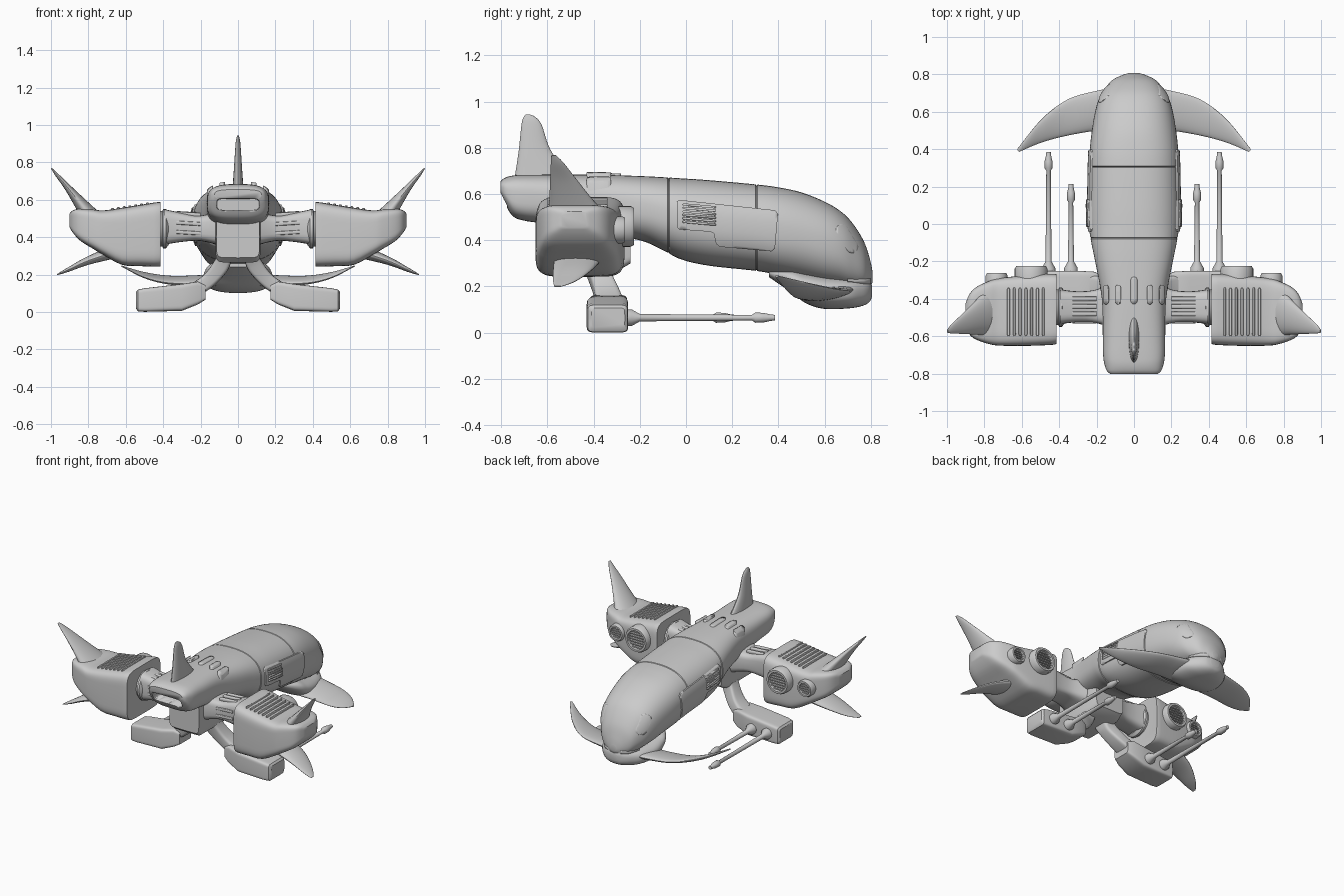
import bpy, bmesh, math
from mathutils import Vector

if "Cube" in bpy.data.objects:
    bpy.data.objects.remove(bpy.data.objects["Cube"])


def smooth(st, k):
    """Catmull-Rom resampling of a list of number tuples, k steps per span."""
    out = []
    for i in range(len(st) - 1):
        a, b, c, d = st[max(i - 1, 0)], st[i], st[i + 1], st[min(i + 2, len(st) - 1)]
        for j in range(k):
            t = j / k
            out.append(tuple(q + .5 * t * (r - p + t * (2 * p - 5 * q + 4 * r - s + t * (3 * (q - r) + s - p)))
                             for p, q, r, s in zip(a, b, c, d)))
    return out + [st[-1]]


def finish(name, bm, mirror=False, angle=35, hide=False):
    bmesh.ops.recalc_face_normals(bm, faces=bm.faces)
    me = bpy.data.meshes.new(name)
    bm.to_mesh(me)
    bm.free()
    ob = bpy.data.objects.new(name, me)
    bpy.context.collection.objects.link(ob)
    bpy.ops.object.select_all(action='DESELECT')
    ob.select_set(True)
    bpy.context.view_layer.objects.active = ob
    bpy.ops.object.shade_smooth_by_angle(angle=math.radians(angle))
    ob.hide_render = hide
    if mirror:
        ob.modifiers.new("mirror", 'MIRROR').use_mirror_merge = False
    return ob


def add_loft(bm, rings):
    vs = [[bm.verts.new(p) for p in r] for r in rings]
    n = len(vs[0])
    for a, b in zip(vs, vs[1:]):
        for i in range(n):
            bm.faces.new((a[i], a[(i + 1) % n], b[(i + 1) % n], b[i]))
    bm.faces.new(vs[0])
    bm.faces.new(vs[-1])


def super_pt(i, count, n):
    c, s = math.cos(2 * math.pi * i / count), math.sin(2 * math.pi * i / count)
    return (math.copysign(abs(c) ** (2 / n), c), math.copysign(abs(s) ** (2 / n), s))


def tube_rings(st, axis, n, count):
    """Stations: position, low/high of first side axis, low/high of second, optional squareness."""
    rings = []
    for s in st:
        e = s[5] if len(s) > 5 else n
        ring = []
        for i in range(count):
            u, v = super_pt(i, count, e)
            a, b = (s[1] + s[2] + u * (s[2] - s[1])) / 2, (s[3] + s[4] + v * (s[4] - s[3])) / 2
            ring.append((s[0], a, b) if axis == 'x' else (a, s[0], b))
        rings.append(ring)
    return rings


def tube(name, groups, axis='y', n=2.0, count=32, k=1, **kw):
    bm = bmesh.new()
    for st in groups:
        add_loft(bm, tube_rings(smooth(st, k), axis, n, count))
    return finish(name, bm, **kw)


def blade(name, st, normal, k=8, n=2.0, **kw):
    """Stations: leading point xyz, trailing point xyz, half thickness."""
    bm, N, rings = bmesh.new(), Vector(normal).normalized(), []
    for s in smooth(st, k):
        L, T = Vector(s[:3]), Vector(s[3:6])
        pts = [super_pt(i, 28, n) for i in range(28)]
        rings.append([(L + T) / 2 + (L - T) / 2 * u + N * s[6] * v for u, v in pts])
    add_loft(bm, rings)
    return finish(name, bm, **kw)


def turned(x, z, prof):
    return [(y, x - r, x + r, z - r, z + r) for y, r in prof]


def capsule(p, q, r):
    a = math.atan2(q[1] - p[1], q[0] - p[0])
    pts = []
    for c, off in ((q, -.5), (p, .5)):
        pts += [(c[0] + r * math.cos(a + math.pi * (off + i / 8)), c[1] + r * math.sin(a + math.pi * (off + i / 8)))
                for i in range(9)]
    return pts


# Main hull, with two seam grooves; inflated hidden copies shape the surface plates
HULL = [(-.803, .655, .6, .125, 3), (-.785, .67, .56, .145, 3), (-.75, .68, .505, .158, 3.2),
        (-.7, .683, .485, .165, 3.2), (-.6, .684, .47, .167, 3), (-.4, .684, .435, .172, 2.8),
        (-.2, .678, .4, .208, 2.6), (-.1, .673, .357, .228, 2.5), (-.02, .668, .317, .24, 2.4),
        (.1, .66, .29, .243, 2.4), (.3, .642, .268, .24, 2.4), (.4, .629, .25, .236, 2.4),
        (.5, .607, .23, .225, 2.3), (.6, .567, .21, .208, 2.3), (.67, .525, .2, .187, 2.3),
        (.72, .475, .19, .158, 2.3), (.77, .395, .19, .115, 2.2), (.797, .315, .2, .06, 2), (.808, .26, .22, .02, 2)]


def hull(name, d, seams=(), **kw):
    dense = smooth([(y, -w - d, w + d, b - d, t + d, n) for y, t, b, w, n in HULL], 6)
    grooves = []
    for s in seams:
        i = max(j for j in range(len(dense)) if dense[j][0] < s)
        a, b = dense[i], dense[i + 1]
        for off, dip in ((-.004, 0), (-.001, .004), (.001, .004), (.004, 0)):
            t = (s + off - a[0]) / (b[0] - a[0])
            m = [p + t * (q - p) for p, q in zip(a, b)]
            grooves.append((m[0], m[1] + dip, m[2] - dip, m[3] + dip, m[4] - dip, m[5]))
    dense = [r for r in dense if all(abs(r[0] - s) > .005 for s in seams)]
    return tube(name, [sorted(dense + grooves)], count=64, **kw)


body = hull("main_hull", 0, (-.075, .305))
shell_low = hull("shell_helper_low", .008, hide=True)
shell_high = hull("shell_helper_high", .015, hide=True)


def boolean(ob, other, op):
    m = ob.modifiers.new("bool", 'BOOLEAN')
    m.object, m.operation, m.solver = other, op, 'EXACT'


def plate(name, polys, shell, top=False, mirror=True):
    """Prisms trimmed to an inflated hull, so they follow its curvature."""
    bm = bmesh.new()
    for poly in polys:
        add_loft(bm, [[(p[0], p[1], h) if top else (h, p[0], p[1]) for p in poly]
                      for h in ((.55, .8) if top else (.08, .32))])
    ob = finish(name, bm)
    boolean(ob, shell, 'INTERSECT')
    if mirror:
        ob.modifiers.new("mirror", 'MIRROR').use_mirror_merge = False
    return ob


# Tail opening
cutter = tube("tail_opening_cutter", [[(-.9, -.115, .115, .54, .61), (-.68, -.11, .11, .545, .605)]], n=6, hide=True)
boolean(body, cutter, 'DIFFERENCE')
# Side panels, louvres, eye windows and roof vents
plate("side_panel", [[(-.04, .565), (-.03, .575), (.385, .53), (.398, .515), (.385, .365), (.37, .352),
                      (.145, .372), (.13, .385), (.12, .43), (.105, .437), (-.03, .447), (-.04, .457)]], shell_low)
plate("side_louvres", [capsule((-.01, z), (.125, z - .012), .005) for z in (.48, .495, .51, .525, .54, .555)], shell_high)
plate("eye_window", [capsule((.675, .445), (.72, .37), .026)], hull("shell_helper_thin", .004, hide=True))
plate("roof_vents", [capsule((x, -.415), (x, -.34), .015) for x in (.085, .15)], shell_high, top=True)
plate("centre_roof_vent", [capsule((0, -.41), (0, -.3), .018)], shell_low, top=True, mirror=False)

# Chin bulge under the nose
tube("chin", [[(.36, -.08, .08, .24, .28), (.45, -.16, .16, .178, .28), (.52, -.182, .182, .127, .265),
               (.6, -.185, .185, .103, .25), (.7, -.16, .16, .105, .24), (.76, -.113, .113, .115, .235),
               (.793, -.07, .07, .132, .225), (.805, -.03, .03, .155, .205)]], n=2.4, k=5, count=48)
tube("nose_lip", [[(.70, -.13, .13, .21, .245), (.77, -.1, .1, .205, .245), (.8, -.055, .055, .21, .24)]], n=3, k=3)
# Swept front tusks
blade("front_tusk", [(.1, .73, .19, .12, .5, .15, .028), (.2, .712, .185, .23, .495, .15, .024),
                     (.35, .668, .185, .39, .465, .158, .018), (.49, .565, .205, .51, .43, .19, .013),
                     (.625, .4, .245, .615, .385, .243, .004)], (0, -.15, 1), mirror=True)
# Dorsal fin
blade("dorsal_fin", [(0, -.745, .65, 0, -.47, .65, .03), (0, -.725, .78, 0, -.58, .78, .021),
                     (0, -.712, .9, 0, -.625, .9, .013), (0, -.702, .935, 0, -.655, .935, .007),
                     (0, -.692, .945, 0, -.678, .945, .003)], (1, 0, 0))

# Centre pylon and wing struts
tube("centre_pylon", [[(-.6, -.115, .115, .29, .52), (-.57, -.12, .12, .265, .52),
                       (-.3, -.12, .12, .265, .52), (-.24, -.11, .11, .3, .5)]], n=8)
tube("wing_strut", [[(.08, -.57, -.3, .35, .55), (.2, -.53, -.35, .38, .515), (.3, -.525, -.36, .375, .53),
                     (.395, -.535, -.35, .36, .55)]], axis='x', n=4, k=4, mirror=True)
tube("strut_ribs", [[(.2, y - h, y + h, z - v, z + v), (.33, y - h, y + h, z + .008 - v, z + .008 + v)]
                    for y, z, h, v in ((-.523, .42, .01, .01), (-.523, .47, .01, .01), (-.48, .518, .012, .012),
                                       (-.44, .52, .012, .012), (-.4, .518, .012, .012))],
     axis='x', n=4, count=16, mirror=True)
tube("strut_collar", [[(x, -.445 - r, -.445 + r, .445 - r, .445 + r)
                       for x, r in ((.37, .085), (.385, .105), (.4, .105), (.405, .095), (.43, .095))]],
     axis='x', mirror=True)

# Engine nacelles
tube("engine_nacelle", [[(.415, -.635, -.275, .25, .58), (.425, -.645, -.266, .242, .588), (.52, -.65, -.27, .245, .573),
                         (.62, -.652, -.278, .252, .557), (.72, -.65, -.29, .305, .543), (.77, -.643, -.303, .335, .548),
                         (.84, -.62, -.335, .378, .552), (.88, -.59, -.375, .42, .545), (.902, -.54, -.43, .455, .525)]],
     axis='x', n=6, k=3, count=64, mirror=True)
tube("nacelle_ribs", [[(y, x - w, x + w, z - .02, z + .008) for y, w in ((-.6, .003), (-.59, .008), (-.35, .008), (-.34, .003))]
                      for x, z in ((.485 + .031 * i, .577 - .0048 * i) for i in range(7))], n=4, count=16, mirror=True)
# Exhaust rings and grilles
tube("exhaust_ring", [turned(.55, .46, [(-.3, .088), (-.24, .088), (-.225, .08), (-.225, .066), (-.25, .062)]),
                      turned(.735, .445, [(-.33, .058), (-.275, .058), (-.263, .052), (-.263, .04), (-.285, .037)])], mirror=True)
grille = [[(-.255, x - h, x + h, z - .004, z + .004), (-.235, x - h, x + h, z - .004, z + .004)]
          for x, z, h in [(.55, .46 + d * .018, math.sqrt(.064 ** 2 - (d * .018) ** 2)) for d in range(-3, 4)]]
grille += [[(-.29, x - h, x + h, z - .004, z + .004), (-.272, x - h, x + h, z - .004, z + .004)]
           for x, z, h in [(.735, .445 + d * .015, math.sqrt(.038 ** 2 - (d * .015) ** 2)) for d in range(-2, 3)]]
tube("exhaust_grille", grille, n=8, count=16, mirror=True)
# Nacelle fins
blade("upper_fin", [(.79, -.6, .51, .79, -.345, .51, .05), (.835, -.592, .57, .835, -.4, .57, .036),
                    (.91, -.588, .665, .91, -.475, .665, .018), (.97, -.585, .735, .97, -.53, .735, .009),
                    (.997, -.583, .768, .997, -.563, .768, .003)], (.77, 0, -.64), mirror=True)
blade("lower_fin", [(.62, -.57, .335, .62, -.35, .335, .04), (.8, -.575, .275, .8, -.405, .275, .022),
                    (.91, -.575, .225, .91, -.475, .225, .011), (.967, -.57, .2, .967, -.54, .2, .003)],
      (.4, 0, .92), mirror=True)

# Weapon arms, pods and barrels
blade("weapon_arm", [(.07, -.45, .31, .07, -.33, .31, .05), (.09, -.425, .25, .09, -.325, .25, .045),
                     (.15, -.4, .175, .15, -.29, .175, .04), (.22, -.39, .125, .22, -.27, .125, .04),
                     (.28, -.39, .1, .28, -.27, .1, .04)], (.7, 0, .7), n=5, mirror=True)
tube("weapon_pod", [[(.175, -.4, -.27, .065, .145), (.215, -.415, -.255, .04, .163), (.3, -.43, -.25, .006, .15),
                     (.5, -.43, -.25, .001, .127), (.535, -.425, -.253, .003, .12), (.546, -.41, -.265, .02, .108)]],
     axis='x', n=8, count=48, mirror=True)
tube("gun_barrels", [turned(x, .065, [(-.27, .036), (-.235, .036), (-.2, .016), (tip - .1, .012), (tip - .085, .022),
                                      (tip - .05, .021), (tip - .02, .014), (tip, .012)])
                     for x, tip in ((.337, .215), (.457, .385))], count=20, mirror=True)
